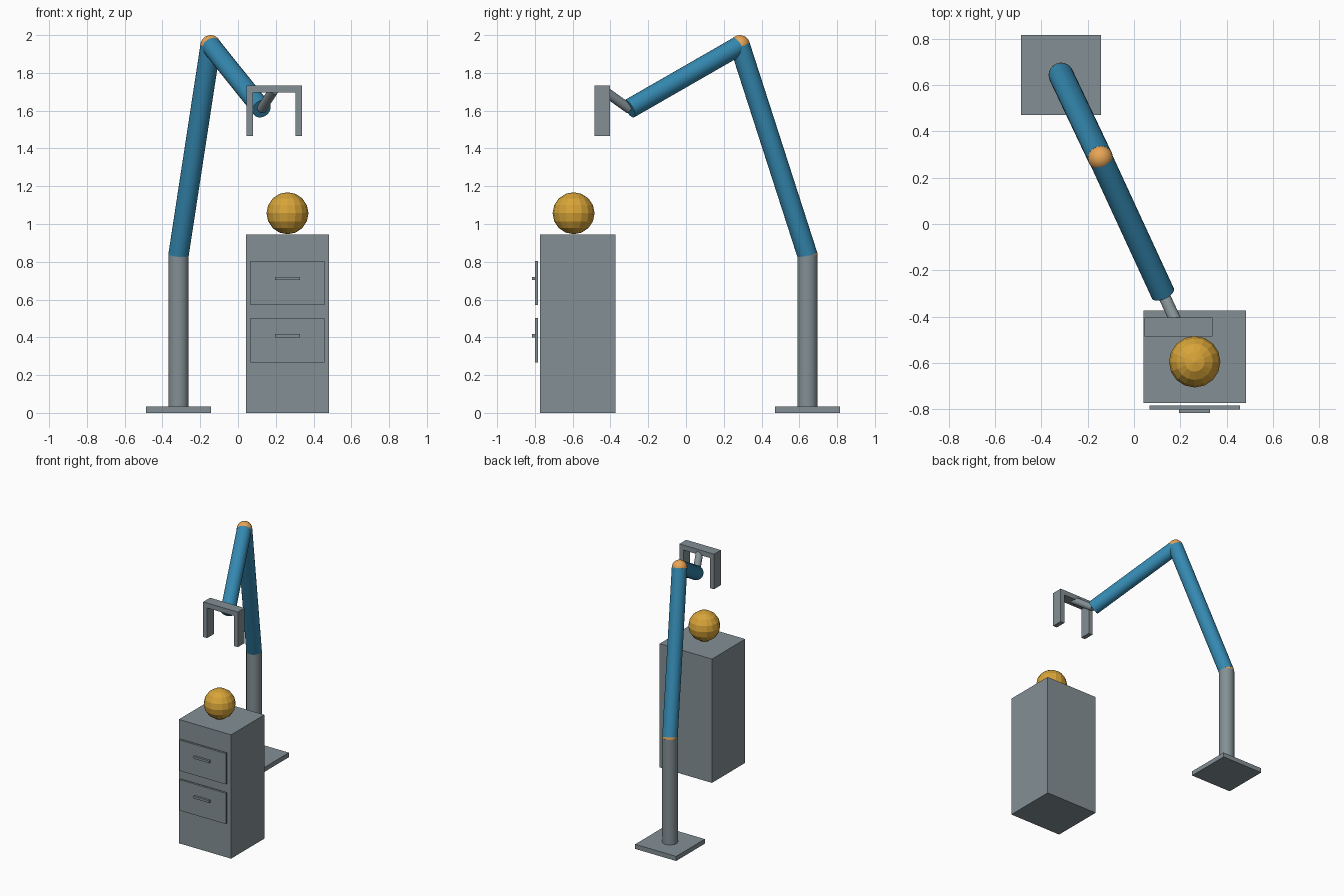
import bpy
from mathutils import Vector

if "Cube" in bpy.data.objects:
    bpy.data.objects.remove(bpy.data.objects["Cube"])


def material(name, rgb):
    m = bpy.data.materials.new(name)
    m.diffuse_color = (*rgb, 1)
    m.use_nodes = True
    m.node_tree.nodes["Principled BSDF"].inputs["Base Color"].default_value = m.diffuse_color
    return m


GREY = material("steel grey", (0.23, 0.28, 0.30))
BLUE = material("arm blue", (0.035, 0.25, 0.44))
ORANGE = material("joint orange", (0.85, 0.40, 0.10))
GOLD = material("ball gold", (0.68, 0.37, 0.04))


def finish(name, mat, smooth=False):
    ob = bpy.context.object
    ob.name = name
    ob.data.materials.append(mat)
    if smooth:
        bpy.ops.object.shade_smooth_by_angle()
    return ob


def box(name, x, y, z, mat=GREY):
    """Box from its (min, max) extents on each axis."""
    ext = (x, y, z)
    bpy.ops.mesh.primitive_cube_add(size=1, location=[(a + b) / 2 for a, b in ext])
    ob = finish(name, mat)
    for v in ob.data.vertices:
        v.co = [c * (b - a) for c, (a, b) in zip(v.co, ext)]


def tube(name, start, end, radius, mat):
    """Capped cylinder between two points."""
    a, b = Vector(start), Vector(end)
    bpy.ops.mesh.primitive_cylinder_add(
        vertices=24, radius=radius, depth=(b - a).length, location=(a + b) / 2,
        rotation=(b - a).to_track_quat('Z', 'Y').to_euler())
    finish(name, mat, True)


def ball(name, centre, radius, mat, segments, rings, smooth=False):
    bpy.ops.mesh.primitive_uv_sphere_add(
        segments=segments, ring_count=rings, radius=radius, location=centre)
    finish(name, mat, smooth)


# Robot stand and arm
shoulder = (-0.315, 0.643, 0.835)
elbow = (-0.145, 0.285, 1.946)
wrist = (0.125, -0.30, 1.61)
box("base_plate", (-0.488, -0.142), (0.47, 0.816), (0, 0.035))
tube("post", (shoulder[0], shoulder[1], 0.03), shoulder, 0.054, GREY)
tube("upper_arm", shoulder, elbow, 0.054, BLUE)
tube("forearm", elbow, wrist, 0.052, BLUE)
ball("shoulder_joint", shoulder, 0.0538, ORANGE, 24, 12, True)
ball("elbow_joint", elbow, 0.054, ORANGE, 24, 12, True)
tube("wrist_rod", wrist, (0.19, -0.44, 1.71), 0.026, GREY)

# Gripper bridge and two fingers
grip_y = (-0.485, -0.403)
box("gripper_bridge", (0.046, 0.338), grip_y, (1.695, 1.733))
for side, x in (("left", 0.046), ("right", 0.305)):
    box(side + "_finger", (x, x + 0.033), grip_y, (1.465, 1.696))

# Cabinet with two drawers and handles
box("cabinet", (0.042, 0.483), (-0.773, -0.373), (0, 0.945))
for name, z in (("lower", 0.267), ("upper", 0.57)):
    box(name + "_drawer", (0.067, 0.457), (-0.80, -0.784), (z, z + 0.235))
    box(name + "_handle", (0.195, 0.328), (-0.816, -0.799), (z + 0.133, z + 0.15))

# Faceted ball resting on the cabinet
ball("ball", (0.262, -0.595, 1.057), 0.111, GOLD, 16, 8)
